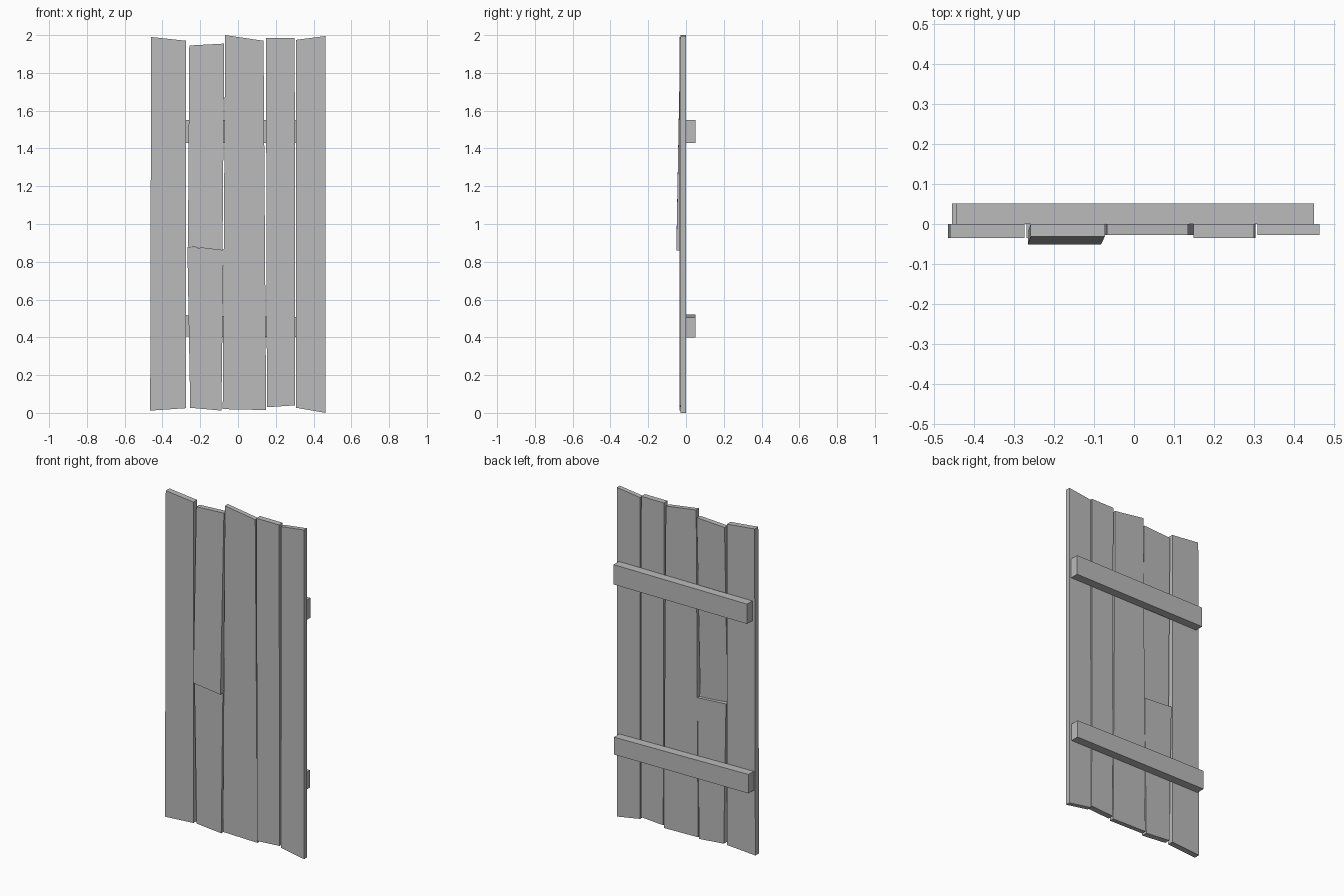
import bpy
import bmesh

cube = bpy.data.objects.get("Cube")
if cube:
    bpy.data.objects.remove(cube, do_unlink=True)

# One plain grey for all the timber
grey = bpy.data.materials.new("plain_grey")
grey.use_nodes = True
colour = (0.5, 0.5, 0.5, 1)
grey.diffuse_color = colour
grey.node_tree.nodes["Principled BSDF"].inputs["Base Color"].default_value = colour


def board(name, outline, front, back, lean=0):
    """Slab from four (x, z) corners: bottom left, bottom right, top right,
    top left. The bottom edge is shifted forward by lean."""
    bm = bmesh.new()
    rings = []
    for y in (front, back):
        rings.append([bm.verts.new((x, y - (lean if i < 2 else 0), z))
                      for i, (x, z) in enumerate(outline)])
    near, far = rings
    bm.faces.new(near)
    bm.faces.new(far[::-1])
    for i in range(4):
        j = (i + 1) % 4
        bm.faces.new((near[j], near[i], far[i], far[j]))
    bmesh.ops.recalc_face_normals(bm, faces=bm.faces)
    mesh = bpy.data.meshes.new(name)
    bm.to_mesh(mesh)
    bm.free()
    mesh.materials.append(grey)
    obj = bpy.data.objects.new(name, mesh)
    bpy.context.collection.objects.link(obj)
    return obj


THICK, THIN = -0.035, -0.028

# Upright planks with uneven sawn ends
board("right_outer_plank",
      [(-0.465, 0.012), (-0.274, 0.025), (-0.274, 1.97), (-0.46, 1.99)], THICK, 0)
board("right_inner_plank_lower",
      [(-0.253, 0.027), (-0.088, 0.012), (-0.077, 0.865), (-0.268, 0.878)], THICK, 0)
board("center_plank",
      [(-0.081, 0.02), (0.149, 0.015), (0.135, 1.97), (-0.068, 2.0)], THIN, 0)
board("left_inner_plank",
      [(0.153, 0.03), (0.303, 0.04), (0.3, 1.985), (0.148, 1.985)], THICK, 0)
board("left_outer_plank",
      [(0.308, 0.027), (0.463, 0), (0.463, 1.995), (0.308, 1.975)], THIN, 0)

# Broken upper half, its snapped end leaning forward
board("right_inner_plank_upper",
      [(-0.265, 0.882), (-0.082, 0.86), (-0.073, 1.955), (-0.258, 1.945)],
      -0.031, 0, lean=0.02)

# Cross battens on the back
board("upper_batten",
      [(-0.445, 1.43), (0.45, 1.43), (0.45, 1.55), (-0.445, 1.55)], 0, 0.051)
board("lower_batten",
      [(-0.455, 0.405), (0.447, 0.4), (0.447, 0.505), (-0.455, 0.52)], 0, 0.051)
